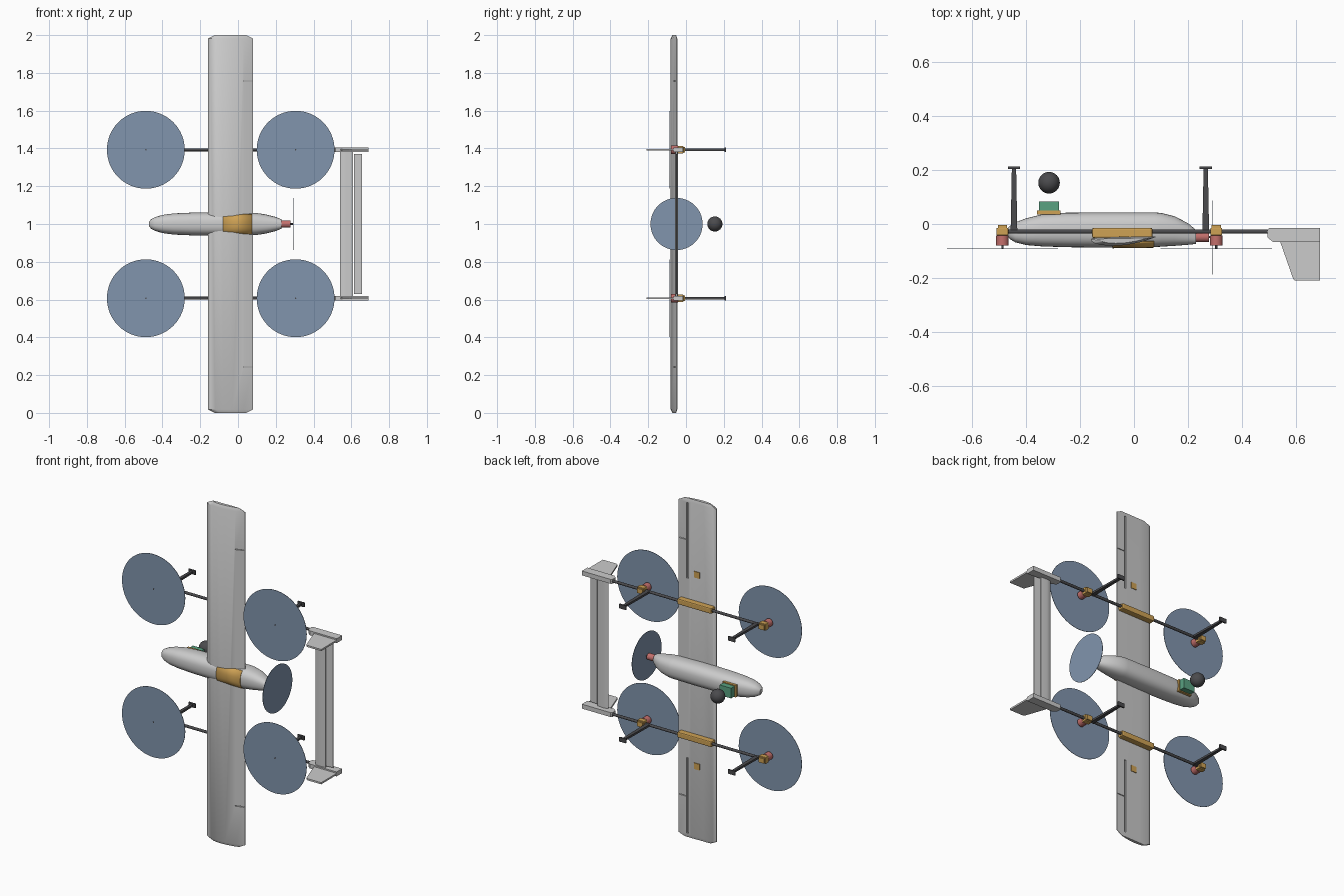
import bpy, bmesh, math
from mathutils import Matrix, Vector

if "Cube" in bpy.data.objects:
    bpy.data.objects.remove(bpy.data.objects["Cube"])


def material(name, rgb):
    m = bpy.data.materials.new(name)
    m.diffuse_color = (*rgb, 1)
    m.use_nodes = True
    m.node_tree.nodes["Principled BSDF"].inputs["Base Color"].default_value = m.diffuse_color
    return m


ORANGE = material("orange", (0.62, 0.36, 0.09))
RED = material("red", (0.55, 0.16, 0.15))
GREEN = material("green", (0.1, 0.36, 0.22))
DARK = material("dark", (0.07, 0.07, 0.075))
BLUE = material("rotor_blue", (0.22, 0.30, 0.42))


def finish(name, bm, mat=None, smooth=False, bevel=0):
    bmesh.ops.recalc_face_normals(bm, faces=bm.faces)
    me = bpy.data.meshes.new(name)
    bm.to_mesh(me)
    bm.free()
    ob = bpy.data.objects.new(name, me)
    bpy.context.collection.objects.link(ob)
    if mat:
        me.materials.append(mat)
    if bevel:
        b = ob.modifiers.new("bevel", "BEVEL")
        b.width, b.segments = bevel, 2
    if smooth:
        bpy.ops.object.select_all(action='DESELECT')
        ob.select_set(True)
        bpy.context.view_layer.objects.active = ob
        bpy.ops.object.shade_smooth_by_angle(angle=math.radians(35))
    return ob


def add_box(bm, lo, hi):
    lo, hi = Vector(lo), Vector(hi)
    bmesh.ops.create_cube(bm, size=1, matrix=Matrix.Translation((lo + hi) / 2)
                          @ Matrix.Diagonal((*(hi - lo), 1)))


def box(name, lo, hi, mat=None, bevel=0):
    bm = bmesh.new()
    add_box(bm, lo, hi)
    return finish(name, bm, mat, bevel=bevel)


def rod(name, a, b, r1, r2=None, mat=None, seg=32):
    a, b = Vector(a), Vector(b)
    bm = bmesh.new()
    rot = (b - a).to_track_quat('Z', 'Y').to_matrix().to_4x4()
    bmesh.ops.create_cone(bm, cap_ends=True, segments=seg, radius1=r1,
                          radius2=r1 if r2 is None else r2, depth=(b - a).length,
                          matrix=Matrix.Translation((a + b) / 2) @ rot)
    return finish(name, bm, mat, smooth=True)


def loft(name, rings, mat=None, closed=True, smooth=True):
    bm = bmesh.new()
    rows = [[bm.verts.new(p) for p in r] for r in rings]
    n = len(rows[0])
    for r0, r1 in zip(rows, rows[1:]):
        for i in range(n if closed else n - 1):
            j = (i + 1) % n
            bm.faces.new((r0[i], r0[j], r1[j], r1[i]))
    if closed:
        bm.faces.new(rows[0])
        bm.faces.new(rows[-1])
    return finish(name, bm, mat, smooth=smooth)


# Fuselage: stations of x, lower y, upper y, half width
STATIONS = [(-.47, -.042, -.018, .012), (-.46, -.056, -.006, .025), (-.44, -.068, .006, .036),
            (-.40, -.078, .021, .048), (-.34, -.083, .036, .056), (-.25, -.086, .042, .060),
            (-.08, -.088, .043, .062), (.075, -.086, .043, .060), (.10, -.084, .041, .058),
            (.15, -.081, .029, .050), (.20, -.077, .003, .037), (.23, -.074, -.022, .025)]


def section(st, angles, grow=0):
    x, y0, y1, w = st
    sgn = lambda v: math.copysign(abs(v) ** 0.8, v)
    return [(x, (y0 + y1) / 2 + ((y1 - y0) / 2 + grow) * sgn(math.sin(t)),
             1 + (w + grow) * sgn(math.cos(t))) for t in angles]


full = [math.tau * i / 32 for i in range(32)]
loft("fuselage", [section(s, full) for s in STATIONS])

# Curved access hatch on the upper side of the fuselage
arc = [math.radians(-90 + 54 * (i / 6 - 1)) for i in range(13)]
hatch = loft("access_hatch", [section(s, arc, .002) for s in STATIONS[6:8]], ORANGE, False)
hatch.modifiers.new("thickness", "SOLIDIFY").thickness = .003

# Wing with chamfered tips
AIRFOIL = [(.08, -.049), (.03, -.066), (-.03, -.078), (-.08, -.081), (-.12, -.078), (-.147, -.071),
           (-.157, -.064), (-.16, -.058), (-.155, -.053), (-.14, -.050), (-.08, -.049),
           (.0, -.047), (.08, -.046)]
wing = loft("wing", [[(-.04 + (x + .04) * s, -.06 + (y + .06) * t, z) for x, y in AIRFOIL]
                     for z, s, t in ((0, .70, .55), (.018, 1, 1), (1.982, 1, 1), (2, .70, .55))])

# Underside hinge grooves and aileron gaps cut from the wing
bm = bmesh.new()
for s in (-1, 1):
    z = lambda d: 1 + s * d
    for d0, d1, x0, x1, y0 in ((.53, .975, .016, .028, -.056), (.755, .759, .0281, .076, -.1)):
        add_box(bm, (x0, y0, min(z(d0), z(d1))), (x1, -.03, max(z(d0), z(d1))))
cutter = finish("aileron_cutter", bm)
cutter.hide_render = True
cutter.hide_viewport = False
cutter.display_type = 'WIRE'
cut = wing.modifiers.new("aileron_cuts", "BOOLEAN")
cut.operation, cut.object, cut.solver = 'DIFFERENCE', cutter, 'EXACT'

# Booms, lift rotors, legs and fins, mirrored about mid span
for side, zc in (("upper", 1.393), ("lower", .607)):
    rod(f"boom_{side}", (-.50, -.028, zc), (.52, -.028, zc), .008, mat=DARK, seg=20)
    box(f"boom_clamp_{side}", (-.155, -.052, zc - .017), (.068, -.014, zc + .017), ORANGE, .006)
    sz = 1 + .565 * (1 if zc > 1 else -1)
    box(f"servo_cover_{side}", (-.056, -.052, sz - .018), (-.02, -.044, sz + .018), ORANGE)
    for end, x, lx in (("front", -.488, -.445), ("rear", .305, .266)):
        tag = f"{end}_{side}"
        box(f"motor_mount_{tag}", (x - .022, -.042, zc - .02), (x + .022, -.014, zc + .02), ORANGE, .003)
        box(f"mount_cap_{tag}", (x - .017, -.014, zc - .014), (x + .017, -.004, zc + .014), ORANGE)
        rod(f"lift_motor_{tag}", (x, -.042, zc), (x, -.08, zc), .023, mat=RED)
        rod(f"motor_shaft_{tag}", (x, -.08, zc), (x, -.092, zc), .004, mat=DARK, seg=16)
        rod(f"rotor_disc_{tag}", (x, -.0885, zc), (x, -.0905, zc), .206, mat=BLUE, seg=64)
        # Landing leg with foot
        leg = [[(lx + a * w, y, zc + b * .006) for a, b in ((-1, -1), (1, -1), (1, 1), (-1, 1))]
               for y, w in ((-.035, .0125), (.206, .008))]
        loft(f"landing_leg_{tag}", leg, DARK, smooth=False)
        box(f"foot_{tag}", (lx - .023, .204, zc - .013), (lx + .023, .213, zc + .013), DARK, .002)
    # Tail fitting and fin
    fit = [[(x, y, zc + b * .013) for x, y in ((.495, -.022), (.502, -.015), (.69, -.015),
            (.69, -.066), (.515, -.066), (.495, -.05))] for b in (-1, 1)]
    loft(f"tail_fitting_{side}", fit, smooth=False)
    fin = [[(x, y, zc + b * .005) for x, y in ((.54, -.06), (.69, -.06), (.69, -.21), (.597, -.21),
            (.59, -.203))] for b in (-1, 1)]
    loft(f"tail_fin_{side}", fin, smooth=False)

# Horizontal tail with elevator
stab = [(.61, -.046), (.61, -.054), (.57, -.057), (.55, -.055), (.54, -.05), (.55, -.045), (.57, -.043)]
loft("stabilizer", [[(x, y, z) for x, y in stab] for z in (.612, 1.388)])
elev = [(.613, -.046), (.613, -.054), (.657, -.051), (.657, -.049)]
loft("elevator", [[(x, y, z) for x, y in elev] for z in (.63, 1.37)], smooth=False)

# Pusher motor and propeller disc
rod("pusher_motor", (.225, -.048, 1), (.278, -.048, 1), .019, mat=RED)
rod("pusher_shaft", (.278, -.048, 1), (.293, -.048, 1), .004, mat=DARK, seg=16)
rod("pusher_disc", (.291, -.05, 1), (.293, -.05, 1), .138, mat=BLUE, seg=64)

# Payload plate, gimbal box and floating sensor ball
box("payload_plate", (-.36, .035, .965), (-.272, .05, 1.035), ORANGE)
box("gimbal_box", (-.352, .05, .97), (-.278, .083, 1.03), GREEN)
bm = bmesh.new()
bmesh.ops.create_uvsphere(bm, u_segments=32, v_segments=16, radius=.04,
                          matrix=Matrix.Translation((-.315, .153, 1)))
finish("sensor_ball", bm, DARK, smooth=True)
